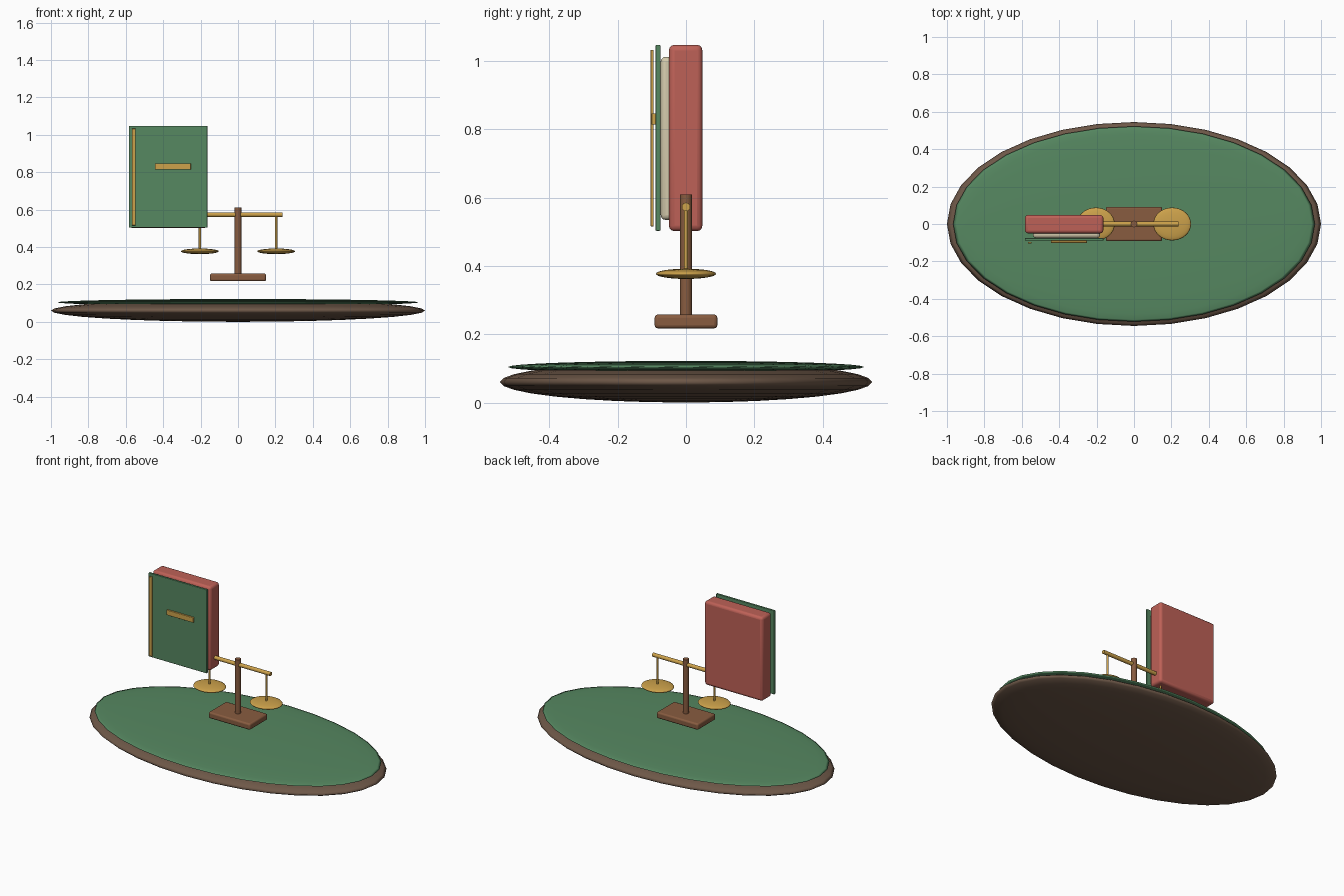
import bpy
import math

if "Cube" in bpy.data.objects:
    bpy.data.objects.remove(bpy.data.objects["Cube"])


def material(name, rgb):
    """Flat colour from 0-255 display values, stored as linear."""
    m = bpy.data.materials.new(name)
    lin = [((c / 255 + 0.055) / 1.055) ** 2.4 for c in rgb]
    m.diffuse_color = (*lin, 1)
    m.use_nodes = True
    m.node_tree.nodes["Principled BSDF"].inputs["Base Color"].default_value = m.diffuse_color
    return m


WOOD_DARK = material("dark wood", (110, 88, 72))
GREEN = material("green cloth", (86, 136, 97))
RED = material("red leather", (190, 97, 87))
CREAM = material("cream paper", (212, 202, 172))
GOLD = material("gold metal", (205, 162, 75))
WOOD = material("brown wood", (136, 92, 64))


def finish(name, mat, smooth_angle=35):
    ob = bpy.context.object
    ob.name = name
    ob.data.materials.append(mat)
    bpy.ops.object.transform_apply(location=False, rotation=True, scale=True)
    bpy.ops.object.shade_smooth_by_angle(angle=math.radians(smooth_angle))
    return ob


def ellipsoid(name, mat, centre, radii, segments=32, rings=16):
    bpy.ops.mesh.primitive_uv_sphere_add(segments=segments, ring_count=rings,
                                         radius=1, location=centre)
    bpy.context.object.scale = radii
    return finish(name, mat, 180)


def box(name, mat, xs, ys, zs, bevel=0.0):
    ranges = (xs, ys, zs)
    bpy.ops.mesh.primitive_cube_add(size=1, location=[(a + b) / 2 for a, b in ranges])
    bpy.context.object.scale = [b - a for a, b in ranges]
    ob = finish(name, mat)
    if bevel:
        mod = ob.modifiers.new("rounded edges", 'BEVEL')
        mod.width = bevel
        mod.segments = 3
    return ob


def rod(name, mat, centre, radius, length, along_x=False, sides=16):
    bpy.ops.mesh.primitive_cylinder_add(
        vertices=sides, radius=radius, depth=length, location=centre,
        rotation=(0, math.pi / 2 if along_x else 0, 0))
    return finish(name, mat)


# Oval table: wooden body with a cloth top
ellipsoid("table_body", WOOD_DARK, (0, 0, 0.06), (1.0, 0.545, 0.06))
ellipsoid("table_cloth", GREEN, (0, 0, 0.104), (0.967, 0.522, 0.018))

# Balance scale: foot, post and beam
box("scale_foot", WOOD, (-0.15, 0.15), (-0.092, 0.092), (0.217, 0.258), 0.01)
rod("scale_post", WOOD, (0, 0, 0.43), 0.018, 0.36)
rod("scale_beam", GOLD, (0, 0, 0.573), 0.0125, 0.474, along_x=True)

# Hanging rods and pans, one on each side
for side, sx in (("left", -1), ("right", 1)):
    rod(side + "_hanger", GOLD, (sx * 0.204, 0, 0.475), 0.006, 0.195, sides=12)
    ellipsoid(side + "_pan", GOLD, (sx * 0.204, 0, 0.377), (0.101, 0.088, 0.015))

# Upright book: body, pages, front cover and gold trim
box("book_body", RED, (-0.583, -0.164), (-0.05, 0.048), (0.502, 1.048), 0.016)
box("book_pages", CREAM, (-0.54, -0.182), (-0.074, -0.03), (0.535, 1.013), 0.014)
box("book_cover", GREEN, (-0.583, -0.164), (-0.089, -0.075), (0.503, 1.048), 0.003)
box("spine_stripe", GOLD, (-0.568, -0.548), (-0.104, -0.095), (0.516, 1.033), 0.002)
box("title_bar", GOLD, (-0.444, -0.252), (-0.101, -0.089), (0.814, 0.847), 0.002)
